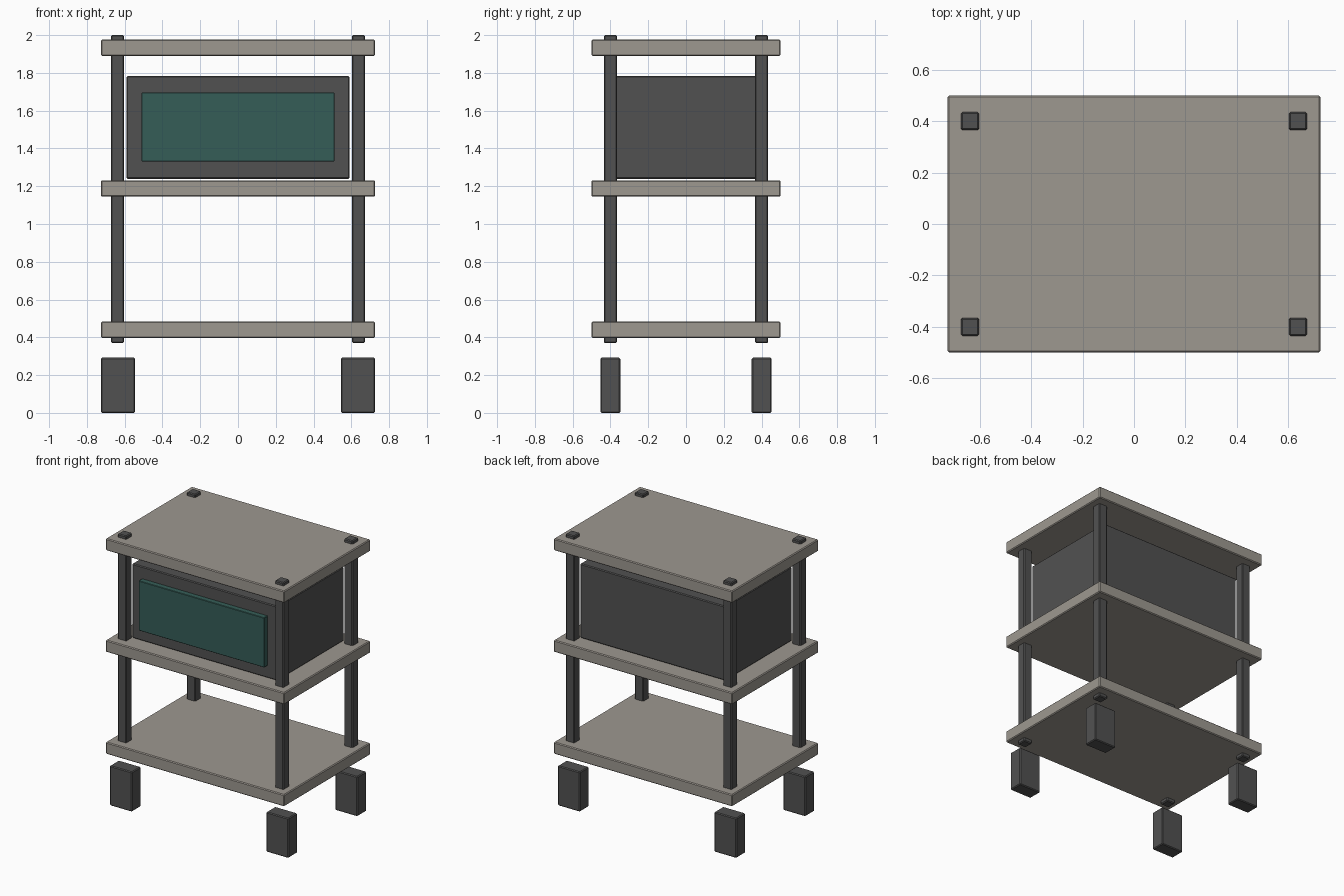
import bpy

if "Cube" in bpy.data.objects:
    bpy.data.objects.remove(bpy.data.objects["Cube"], do_unlink=True)


def material(name, r, g, b):
    m = bpy.data.materials.new(name)
    m.use_nodes = True
    m.diffuse_color = (r, g, b, 1)
    m.node_tree.nodes["Principled BSDF"].inputs["Base Color"].default_value = (r, g, b, 1)
    return m


shelf_grey = material("warm grey", 0.34, 0.315, 0.28)
dark_grey = material("dark grey", 0.083, 0.083, 0.083)
screen_teal = material("dark teal", 0.036, 0.11, 0.097)


def box(name, center, size, mat, bevel=0.006):
    """Box with a narrow chamfer on every edge."""
    bpy.ops.mesh.primitive_cube_add(size=1, location=center)
    ob = bpy.context.object
    ob.name = name
    ob.scale = size
    bpy.ops.object.transform_apply(location=False, rotation=False, scale=True)
    ob.data.materials.append(mat)
    mod = ob.modifiers.new("chamfer", 'BEVEL')
    mod.width = bevel
    mod.segments = 1
    return ob


# Three shelves
for name, z in (("bottom", 0.44), ("middle", 1.188), ("top", 1.933)):
    box(name + "_shelf", (0, 0, z), (1.45, 1.0, 0.087), shelf_grey)

# Corner posts and the caster blocks below them
for side, x in (("right", -0.638), ("left", 0.638)):
    for end, y in (("front", -0.4), ("back", 0.4)):
        box(f"{end}_{side}_post", (x, y, 1.185), (0.07, 0.07, 1.63), dark_grey)
        box(f"{end}_{side}_caster", (x * 0.995, y, 0.146), (0.18, 0.105, 0.292), dark_grey)

# Equipment cabinet with a raised screen
box("cabinet", (0, 0, 1.512), (1.18, 0.77, 0.545), dark_grey)
box("screen", (0, -0.4, 1.513), (1.02, 0.05, 0.365), screen_teal, 0.003)
